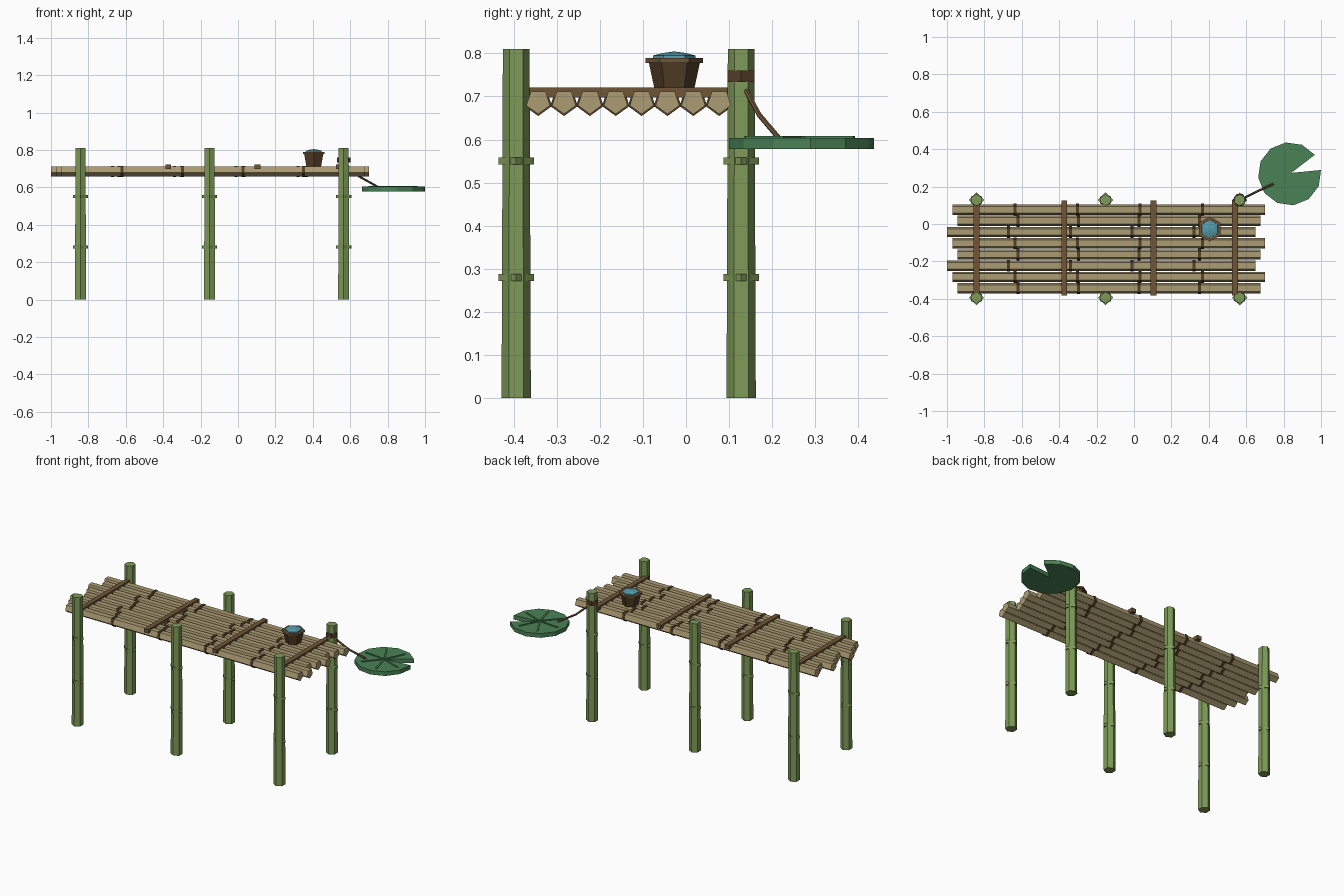
import bpy, bmesh, math
from mathutils import Vector

if "Cube" in bpy.data.objects:
    bpy.data.objects.remove(bpy.data.objects["Cube"])


def mat(name, r, g, b):
    lin = [((c / 255 + 0.055) / 1.055) ** 2.4 for c in (r, g, b)]
    m = bpy.data.materials.new(name)
    m.diffuse_color = (*lin, 1)
    m.use_nodes = True
    m.node_tree.nodes["Principled BSDF"].inputs["Base Color"].default_value = m.diffuse_color
    return m


GREEN = mat("bamboo green", 126, 155, 88)
TAN = mat("dry cane tan", 172, 156, 114)
DARK = mat("dark binding brown", 84, 62, 38)
BROWN = mat("crossbar brown", 112, 86, 55)
PAD = mat("lily green", 74, 130, 86)
WATER = mat("water blue", 84, 156, 172)


def finish(name, bm, material):
    bmesh.ops.recalc_face_normals(bm, faces=bm.faces)
    me = bpy.data.meshes.new(name)
    bm.to_mesh(me)
    bm.free()
    me.materials.append(material)
    ob = bpy.data.objects.new(name, me)
    bpy.context.collection.objects.link(ob)
    return ob


def loft(bm, rings):
    """Skin a list of equal-length point rings and cap both ends."""
    vs = [[bm.verts.new(p) for p in r] for r in rings]
    n = len(vs[0])
    for a, b in zip(vs, vs[1:]):
        for i in range(n):
            bm.faces.new((a[i], a[(i + 1) % n], b[(i + 1) % n], b[i]))
    bm.faces.new(vs[0][::-1])
    bm.faces.new(vs[-1])


def ring_z(c, r, z, n, start=90):
    a = [math.radians(start + 360 * i / n) for i in range(n)]
    return [(c[0] + r * math.cos(t), c[1] + r * math.sin(t), z) for t in a]


def ring_x(x, y, z, r, n=5):
    a = [math.radians(-90 + 360 * i / n) for i in range(n)]
    return [(x, y + r * math.cos(t), z + r * math.sin(t)) for t in a]


def box(bm, lo, hi):
    loft(bm, [[(lo[0], lo[1], z), (hi[0], lo[1], z), (hi[0], hi[1], z), (lo[0], hi[1], z)]
              for z in (lo[2], hi[2])])


# Six bamboo posts with two node rings each
for row, y in (("front", -0.394), ("back", 0.128)):
    for col, x in (("left", -0.842), ("middle", -0.152), ("right", 0.565)):
        bm = bmesh.new()
        loft(bm, [ring_z((x, y), 0.034, 0, 6), ring_z((x, y), 0.031, 0.81, 6)])
        for z in (0.28, 0.55):
            loft(bm, [ring_z((x, y), 0.041, z - 0.008, 4), ring_z((x, y), 0.041, z + 0.008, 4)])
        finish(f"{row}_{col}_post", bm, GREEN)

# Deck of eight staggered canes, each with four bindings
ends = [(-0.97, 0.70), (-0.945, 0.675), (-1.0, 0.65)]
ZC = 0.688
canes, bands = bmesh.new(), bmesh.new()
for i in range(8):
    y = 0.077 - 0.06 * i
    x0, x1 = ends[i % 3]
    loft(canes, [ring_x(x0, y, ZC, 0.029), ring_x(x1, y, ZC, 0.029)])
    for k in range(1, 5):
        x = x0 + (x1 - x0) * k / 5
        loft(bands, [ring_x(x - 0.008, y, ZC, 0.0335), ring_x(x + 0.008, y, ZC, 0.0335)])
finish("deck_canes", canes, TAN)
finish("cane_bindings", bands, DARK)

# Crossbars over the deck
bm = bmesh.new()
for x in (-0.842, -0.372, 0.104, 0.54):
    box(bm, (x - 0.015, -0.383, 0.697), (x + 0.015, 0.125, 0.721))
finish("deck_crossbars", bm, BROWN)

# Pot with rim and water
P = (0.405, -0.027)
bm = bmesh.new()
loft(bm, [ring_z(P, 0.045, 0.712, 6), ring_z(P, 0.06, 0.782, 6)])
finish("pot_body", bm, DARK)
bm = bmesh.new()
loft(bm, [ring_z(P, 0.067, 0.778, 6), ring_z(P, 0.067, 0.789, 6)])
finish("pot_rim", bm, BROWN)
bm = bmesh.new()
loft(bm, [ring_z(P, 0.05, 0.785, 6), ring_z(P, 0.049, 0.795, 6),
          ring_z(P, 0.025, 0.801, 6), ring_z(P, 0.003, 0.804, 6)])
finish("pot_water", bm, WATER)

# Lily pad with a notch
C = (0.832, 0.268)
bm = bmesh.new()
outline = [(0.84, 0.273)]
for i in range(12):
    t = math.radians(37 + 30 * i)
    outline.append((C[0] + 0.169 * math.cos(t), C[1] + 0.169 * math.sin(t)))
loft(bm, [[(x, y, z) for x, y in outline] for z in (0.578, 0.604)])
finish("lily_pad", bm, PAD)

# Raised veins on the pad
bm = bmesh.new()
for i in range(6):
    t = math.radians(37 + 330 * (i + 0.5) / 6)
    d = Vector((math.cos(t), math.sin(t), 0))
    s = Vector((-d.y, d.x, 0)) * 0.005
    o = Vector((*C, 0))
    a, b = o + d * 0.01, o + d * 0.135
    loft(bm, [[p + Vector((0, 0, z)) for p in (a - s, b - s, b + s, a + s)]
              for z in (0.602, 0.608)])
finish("pad_veins", bm, PAD)

# Stem from the post to the pad
path = [(0.575, 0.133, 0.725), (0.65, 0.17, 0.657), (0.745, 0.215, 0.604)]
side = Vector((-0.45, 0.89, 0))
bm = bmesh.new()
rings = []
for i, p in enumerate(path):
    d = (Vector(path[min(i + 1, 2)]) - Vector(path[max(i - 1, 0)])).normalized()
    up = d.cross(side).normalized()
    rings.append([Vector(p) + 0.006 * (side * math.cos(k * math.pi / 3) + up * math.sin(k * math.pi / 3))
                  for k in range(6)])
loft(bm, rings)
finish("pad_stem", bm, BROWN)

# Binding on the post that holds the stem
bm = bmesh.new()
B = (0.565, 0.128)
loft(bm, [ring_z(B, 0.036, 0.733, 6, 0), ring_z(B, 0.036, 0.76, 6, 0)])
finish("stem_binding", bm, DARK)
